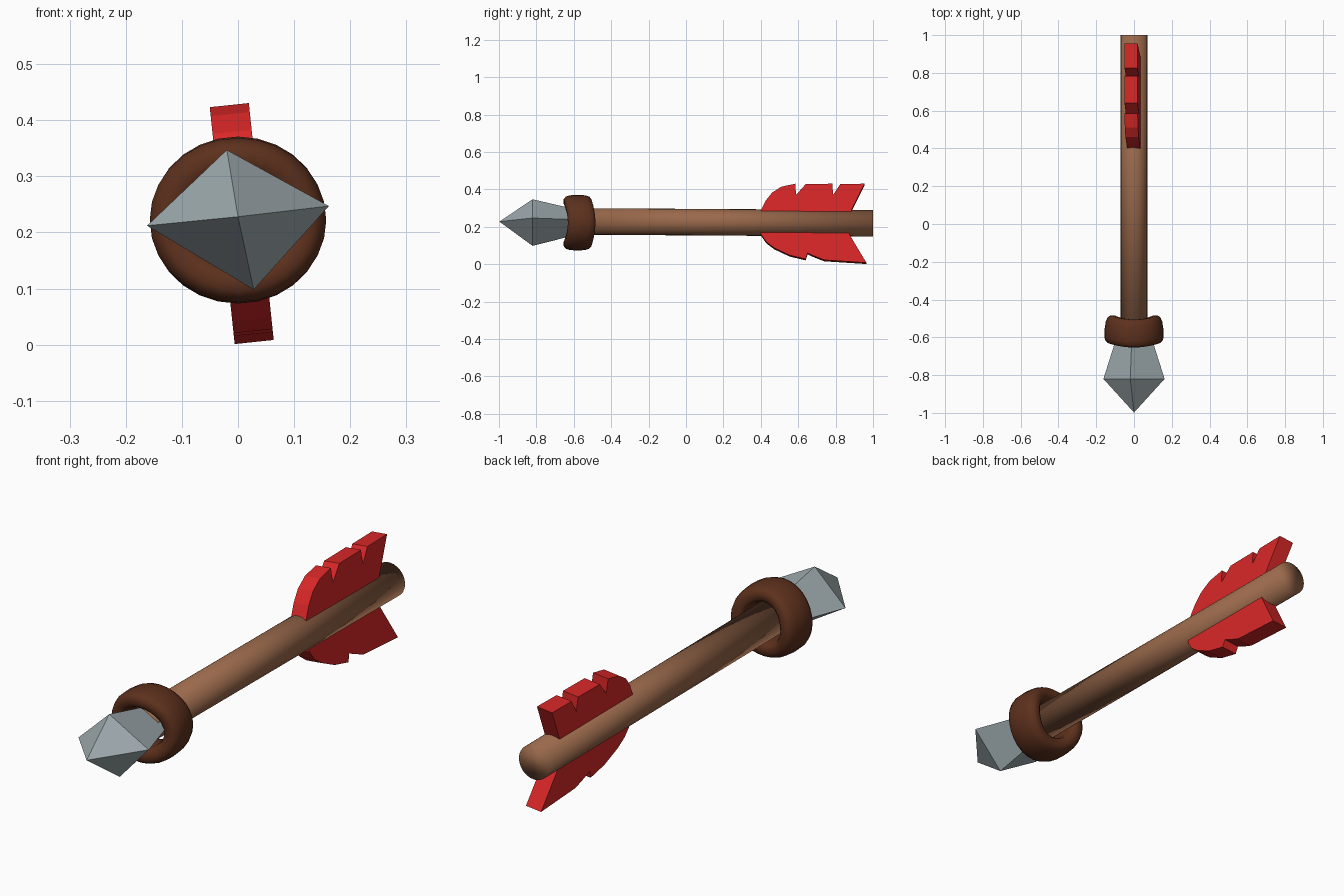
import bpy, bmesh, math
from math import sin, cos, pi, radians
from mathutils import Vector

if "Cube" in bpy.data.objects:
    bpy.data.objects.remove(bpy.data.objects["Cube"])

ZC = 0.222  # height of the arrow axis


def material(name, rgb):
    m = bpy.data.materials.new(name)
    m.diffuse_color = (*rgb, 1)
    m.use_nodes = True
    m.node_tree.nodes["Principled BSDF"].inputs["Base Color"].default_value = m.diffuse_color
    return m


wood = material("wood", (0.32, 0.14, 0.07))
leather = material("leather", (0.11, 0.03, 0.012))
steel = material("steel", (0.33, 0.39, 0.41))
red = material("red", (0.70, 0.02, 0.02))


def loft(name, rings, mat, wrap=False, smooth=False):
    """Skin equal-length closed rings; cap the ends unless they wrap round."""
    bm = bmesh.new()
    vr = [[bm.verts.new(p) for p in r] for r in rings]
    n = len(vr[0])
    pairs = list(zip(vr, vr[1:])) + ([(vr[-1], vr[0])] if wrap else [])
    for a, b in pairs:
        for i in range(n):
            j = (i + 1) % n
            bm.faces.new((a[i], a[j], b[j], b[i]))
    if not wrap:
        bm.faces.new(vr[0])
        bm.faces.new(vr[-1])
    bmesh.ops.remove_doubles(bm, verts=bm.verts, dist=1e-5)
    bmesh.ops.recalc_face_normals(bm, faces=bm.faces)
    for f in bm.faces:
        f.smooth = smooth
    me = bpy.data.meshes.new(name)
    bm.to_mesh(me)
    bm.free()
    me.materials.append(mat)
    ob = bpy.data.objects.new(name, me)
    bpy.context.collection.objects.link(ob)
    return ob


# Shaft: plain rod, tilted very slightly down to the back
def circle(y, z, r, n=24):
    return [(r * cos(2 * pi * i / n), y, z + r * sin(2 * pi * i / n)) for i in range(n)]


loft("shaft", [circle(-0.62, 0.229, 0.071), circle(1.0, 0.219, 0.071)], wood, smooth=True)


# Collar: ring with a soft box section, sides bent back a little
def soft(v):
    return math.copysign(abs(v) ** 0.7, v)


rings = []
for i in range(28):
    a = 2 * pi * i / 28
    ring = []
    for k in range(14):
        t = 2 * pi * k / 14
        r = 0.122 + 0.038 * soft(cos(t))
        x, z = r * cos(a), 0.93 * r * sin(a)
        bend = 0.022 * cos(a) ** 2
        y = -0.58 + 0.075 * soft(sin(t)) + bend
        x *= 1 - 0.6 * (y + 0.6) if y > -0.6 else 1
        ring.append((x, y, ZC + z))
    rings.append(ring)
loft("collar", rings, leather, wrap=True, smooth=True)

# Arrowhead: skewed four-sided crystal
TIP = Vector((0, 0, 0.228))
corners = [(-0.02, 0.347), (0.162, 0.247), (0.028, 0.098), (-0.162, 0.212)]


def diamond(y, s):
    return [(x * s, y, TIP.z + (z - TIP.z) * s) for x, z in corners]


loft("arrowhead", [diamond(-0.998, 0.001), diamond(-0.82, 1), diamond(-0.60, 0.57)], steel)

# Feathers: notched plates leaning six degrees, roots buried in the shaft
LEAN = radians(6)
up = Vector((-sin(LEAN), 0, cos(LEAN)))
side = Vector((cos(LEAN), 0, sin(LEAN)))
upper = [(0.40, 0.0), (0.40, 0.063), (0.425, 0.113), (0.46, 0.158), (0.51, 0.19),
         (0.585, 0.206), (0.588, 0.145), (0.64, 0.204), (0.783, 0.206),
         (0.786, 0.145), (0.825, 0.204), (0.955, 0.206), (0.884, 0.063), (0.884, 0.0)]
lower = [(0.40, 0.0), (0.40, -0.065), (0.43, -0.108), (0.473, -0.14), (0.553, -0.178),
         (0.64, -0.199), (0.65, -0.167), (0.69, -0.185), (0.74, -0.204),
         (0.964, -0.2185), (0.873, -0.065), (0.873, 0.0)]
for name, prof in (("upper_feather", upper), ("lower_feather", lower)):
    plates = []
    for s in (-0.035, 0.035):
        base = Vector((0.006, 0, ZC)) + side * s
        plates.append([base + up * h + Vector((0, y, 0)) for y, h in prof])
    loft(name, plates, red)
